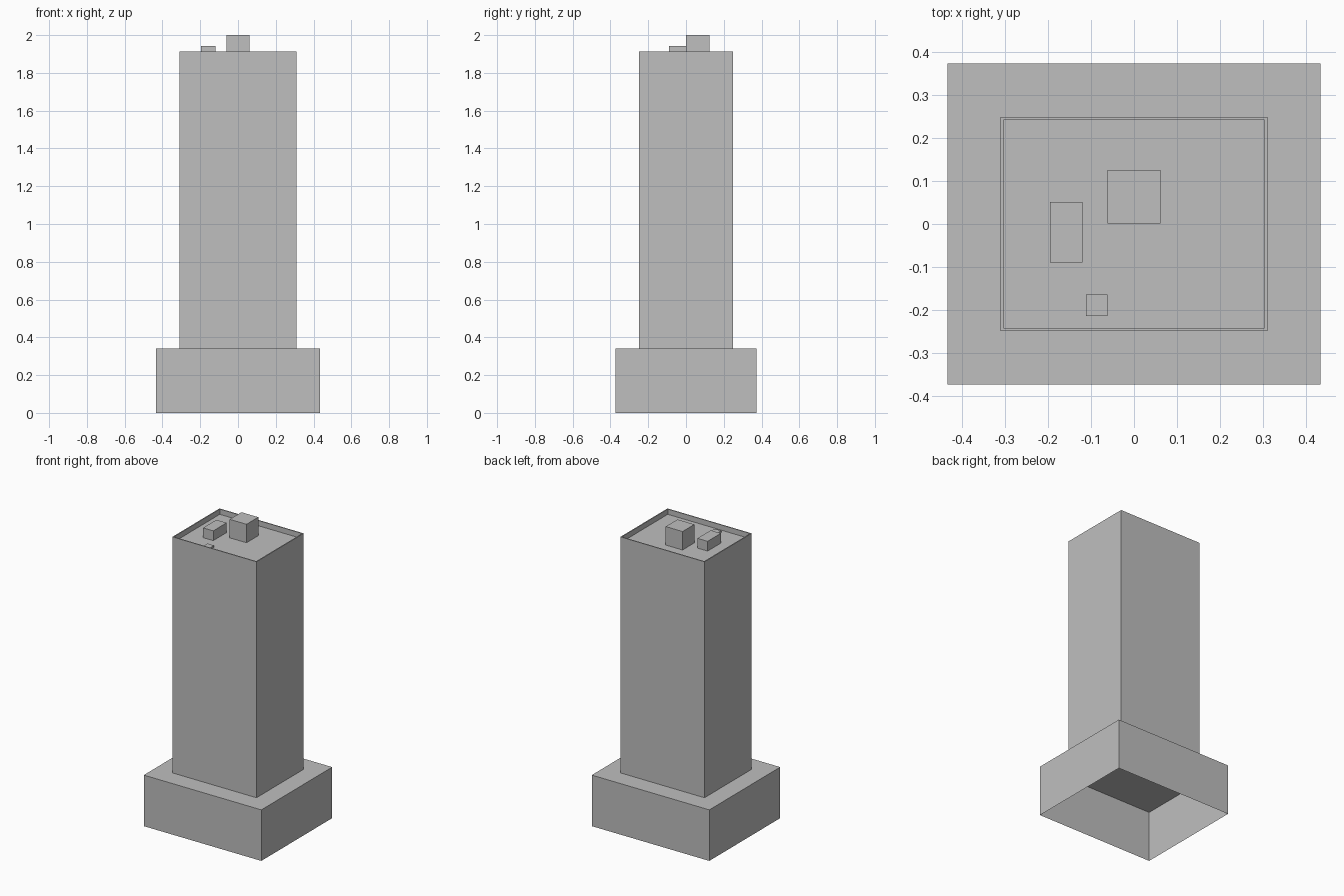
import bpy, bmesh

if "Cube" in bpy.data.objects:
    bpy.data.objects.remove(bpy.data.objects["Cube"], do_unlink=True)

# One concrete grey for the whole building
grey = bpy.data.materials.new("concrete_grey")
grey.use_nodes = True
colour = (0.52, 0.52, 0.52, 1)
grey.diffuse_color = colour
grey.node_tree.nodes["Principled BSDF"].inputs["Base Color"].default_value = colour


def open_box(name, x, y, z, parapet=None):
    """Box without a floor; parapet = (thickness, depth) sinks the roof."""
    bm = bmesh.new()
    bmesh.ops.create_cube(bm, size=1)
    for v in bm.verts:
        v.co = [lo + (c + 0.5) * (hi - lo) for c, (lo, hi) in zip(v.co, (x, y, z))]
    bm.normal_update()
    floor = [f for f in bm.faces if f.normal.z < -0.5]
    bmesh.ops.delete(bm, geom=floor, context='FACES_ONLY')
    if parapet:
        thickness, depth = parapet
        roof = next(f for f in bm.faces if f.normal.z > 0.5)
        # Rim around the roof, then a vertical drop to the roof deck
        bmesh.ops.inset_region(bm, faces=[roof], thickness=thickness)
        drop = bmesh.ops.extrude_discrete_faces(bm, faces=[roof])["faces"][0]
        bmesh.ops.translate(bm, verts=drop.verts, vec=(0, 0, -depth))
    mesh = bpy.data.meshes.new(name)
    bm.to_mesh(mesh)
    bm.free()
    mesh.materials.append(grey)
    obj = bpy.data.objects.new(name, mesh)
    bpy.context.collection.objects.link(obj)
    return obj


podium_top, tower_top, deck = 0.34, 1.912, 1.877

# Main masses
open_box("podium", (-0.433, 0.433), (-0.373, 0.373), (0, podium_top))
open_box("tower", (-0.31, 0.31), (-0.248, 0.248), (podium_top, tower_top),
         parapet=(0.0095, tower_top - deck))

# Rooftop equipment
open_box("lift_house", (-0.062, 0.062), (0.001, 0.125), (deck, 2))
open_box("air_unit", (-0.195, -0.12), (-0.089, 0.051), (deck, 1.942))
open_box("roof_hatch", (-0.111, -0.062), (-0.213, -0.164), (deck, 1.889))
